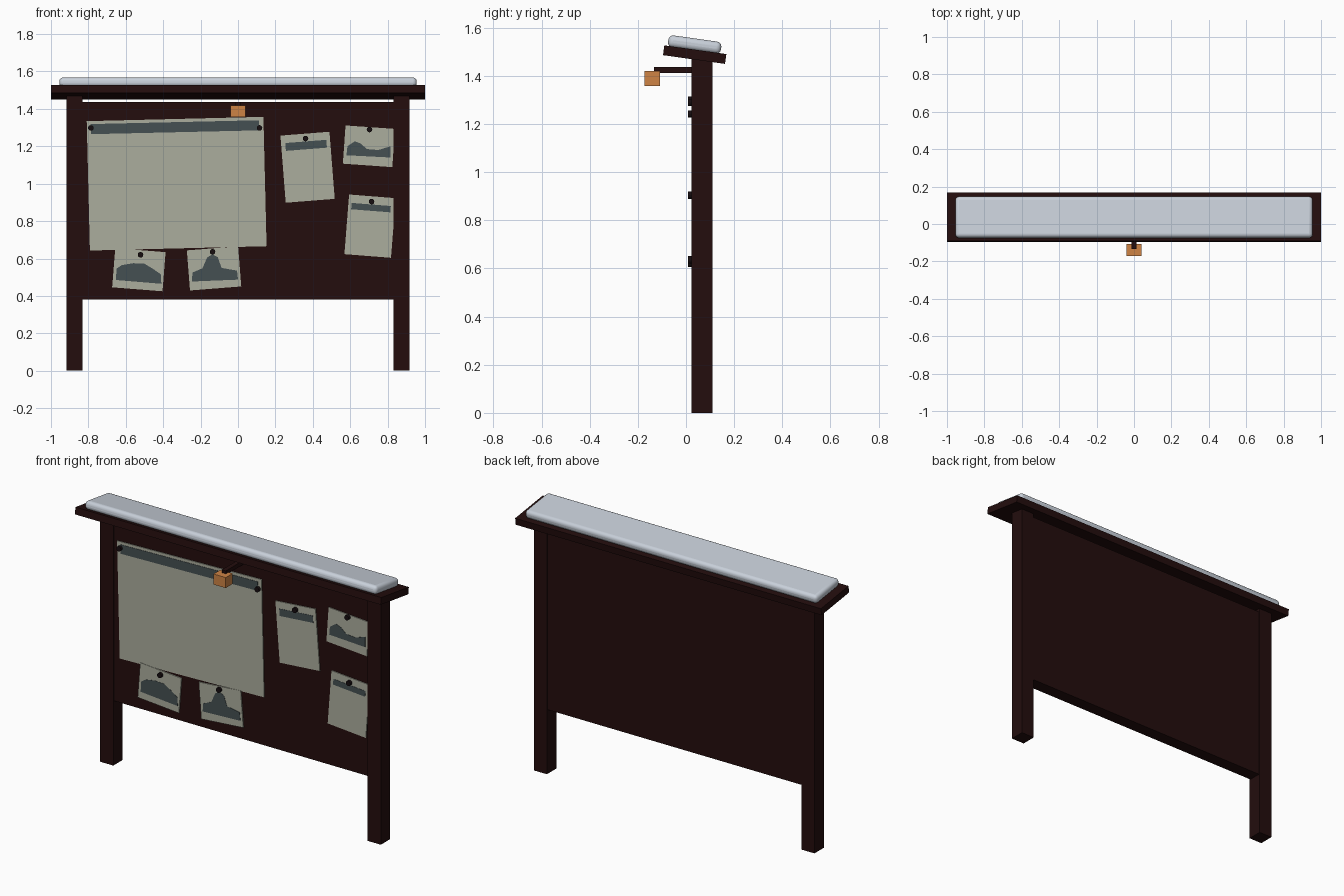
import bpy, bmesh
from math import radians
from mathutils import Matrix

if "Cube" in bpy.data.objects:
    bpy.data.objects.remove(bpy.data.objects["Cube"])


def material(name, rgb):
    m = bpy.data.materials.new(name)
    m.use_nodes = True
    m.diffuse_color = (*rgb, 1)
    m.node_tree.nodes["Principled BSDF"].inputs["Base Color"].default_value = (*rgb, 1)
    return m


WOOD = material("dark wood", (0.017, 0.004, 0.004))
SNOW = material("snow", (0.58, 0.63, 0.7))
PAPER = material("aged paper", (0.41, 0.42, 0.34))
INK = material("slate ink", (0.06, 0.08, 0.085))
AMBER = material("amber lamp", (0.62, 0.23, 0.06))
PIN = material("dark pin", (0.008, 0.004, 0.005))


def finish(name, bm, mat):
    bmesh.ops.recalc_face_normals(bm, faces=bm.faces)
    mesh = bpy.data.meshes.new(name)
    bm.to_mesh(mesh)
    bm.free()
    mesh.materials.append(mat)
    ob = bpy.data.objects.new(name, mesh)
    bpy.context.collection.objects.link(ob)
    return ob


def box(name, center, size, mat, tilt=0, axis="X"):
    bm = bmesh.new()
    bmesh.ops.create_cube(bm, size=1)
    bmesh.ops.scale(bm, vec=size, verts=bm.verts)
    bm.transform(Matrix.Translation(center) @ Matrix.Rotation(radians(tilt), 4, axis))
    return finish(name, bm, mat)


def plate(name, outline, y, depth, mat):
    """Thin plate from an x-z outline, front face at y."""
    bm = bmesh.new()
    face = bm.faces.new([bm.verts.new((x, y, z)) for x, z in outline])
    new = bmesh.ops.extrude_face_region(bm, geom=[face])["geom"]
    bmesh.ops.translate(bm, vec=(0, depth, 0),
                        verts=[v for v in new if isinstance(v, bmesh.types.BMVert)])
    return finish(name, bm, mat)


# Board frame
for side, x in (("right", -0.875), ("left", 0.875)):
    box(side + "_post", (x, 0.067, 0.737), (0.086, 0.088, 1.474), WOOD)
box("board_panel", (0, 0.068, 0.909), (1.67, 0.076, 1.058), WOOD)

# Sloping roof with its snow cap
SLOPE = -8
box("roof", (0, 0.036, 1.488), (2, 0.26, 0.041), WOOD, SLOPE)
snow = box("snow_cap", (0, 0.036, 1.53), (1.91, 0.222, 0.05), SNOW, SLOPE)
bevel = snow.modifiers.new("rounding", "BEVEL")
bevel.width = 0.02
bevel.segments = 4
bpy.context.view_layer.objects.active = snow
snow.select_set(True)
bpy.ops.object.shade_smooth_by_angle(angle=radians(40))
snow.select_set(False)

# Lamp on its bracket
box("lamp_arm", (0, -0.05, 1.424), (0.026, 0.165, 0.024), WOOD)
box("lamp", (0, -0.14, 1.388), (0.08, 0.064, 0.062), AMBER)

# Pinned papers: name, x, z, width, height, turn, front y
papers = [
    ("large_notice", -0.328, 1.0, 0.945, 0.692, 1.4, 0.0255),
    ("middle_note", 0.372, 1.088, 0.263, 0.36, 4.5, 0.025),
    ("upper_sketch", 0.7, 1.2, 0.265, 0.205, 4 * -1, 0.025),
    ("lower_note", 0.706, 0.773, 0.25, 0.32, -4.5, 0.025),
    ("left_sketch", -0.53, 0.54, 0.27, 0.21, -4.5, 0.0235),
    ("centre_sketch", -0.128, 0.547, 0.275, 0.215, 4.5, 0.0235),
]
for name, x, z, w, h, turn, y in papers:
    box(name, (x, y + 0.0035, z), (w, 0.007, h), PAPER, -turn, "Y")

# Heading bars
for name, x, z, w, h, turn in [
    ("large_heading", -0.337, 1.302, 0.9, 0.054, 1.3),
    ("middle_heading", 0.364, 1.205, 0.22, 0.042, 4.5),
    ("lower_heading", 0.711, 0.872, 0.21, 0.034, -4.5),
]:
    box(name, (x, 0.025, z), (w, 0.003, h), INK, -turn, "Y")

# Sketched silhouettes
plate("upper_drawing", [(0.58, 1.152), (0.585, 1.2), (0.625, 1.227), (0.655, 1.215), (0.69, 1.185),
                        (0.75, 1.18), (0.815, 1.2), (0.815, 1.14)], 0.0235, 0.003, INK)
plate("left_drawing", [(-0.652, 0.485), (-0.65, 0.545), (-0.62, 0.565), (-0.56, 0.575),
                       (-0.5, 0.572), (-0.455, 0.545), (-0.412, 0.515), (-0.41, 0.465)], 0.022, 0.003, INK)
plate("centre_drawing", [(-0.247, 0.477), (-0.243, 0.525), (-0.19, 0.548), (-0.165, 0.605), (-0.138, 0.622),
                         (-0.108, 0.607), (-0.088, 0.55), (-0.005, 0.535), (0, 0.487)], 0.022, 0.003, INK)

# Round pins
pins = [(-0.787, 1.298), (0.115, 1.298), (0.361, 1.241), (0.703, 1.289),
        (0.714, 0.904), (-0.521, 0.62), (-0.136, 0.636)]
for i, (x, z) in enumerate(pins):
    bm = bmesh.new()
    bmesh.ops.create_cone(bm, cap_ends=True, segments=12, radius1=0.015, radius2=0.015, depth=0.018)
    bm.transform(Matrix.Translation((x, 0.018, z)) @ Matrix.Rotation(radians(90), 4, "X"))
    finish(f"pin_{i + 1}", bm, PIN)
